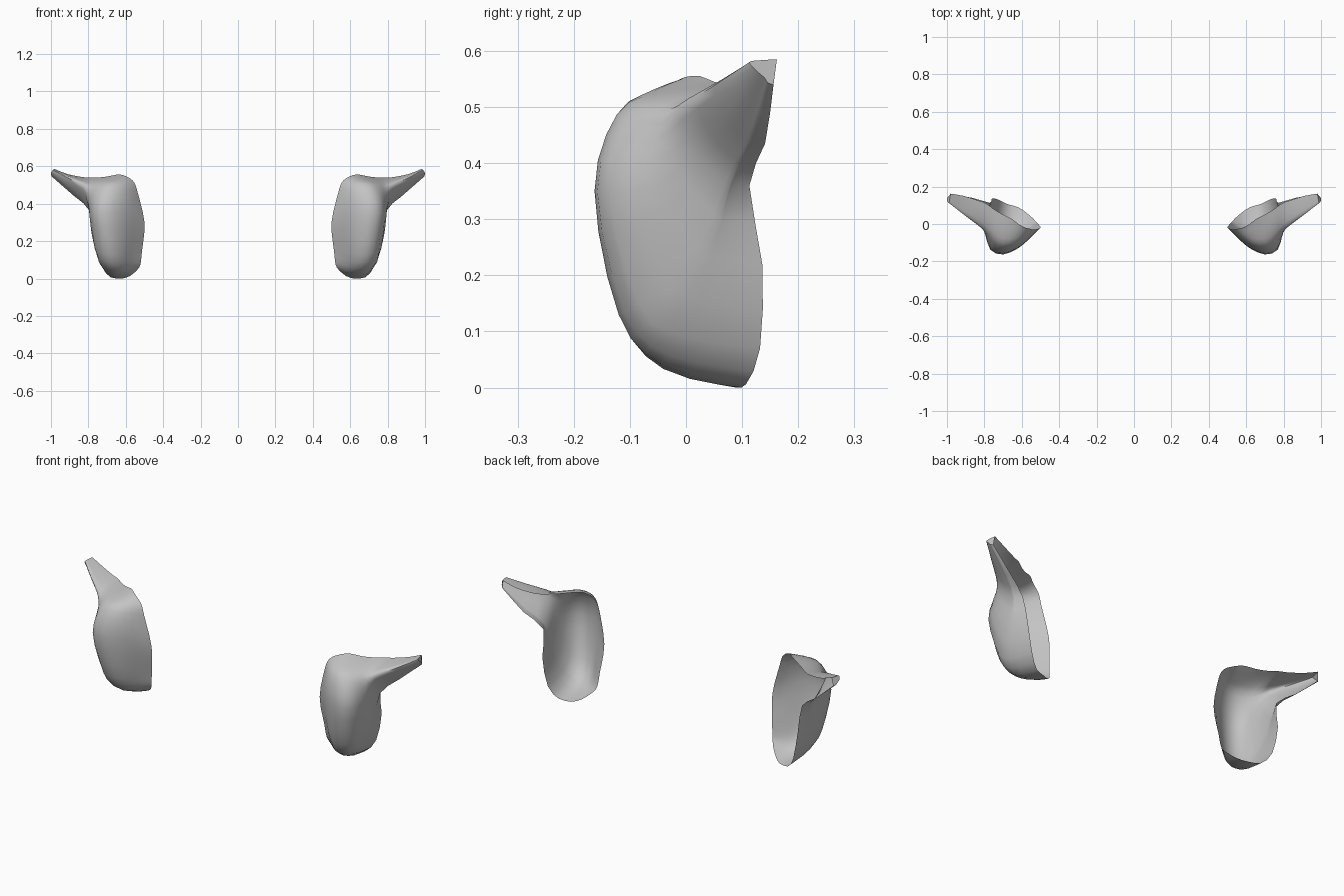
import bpy, bmesh, math
from mathutils import Vector

cube = bpy.data.objects.get("Cube")
if cube:
    bpy.data.objects.remove(cube, do_unlink=True)

grey = bpy.data.materials.new("plain_grey")
grey.use_nodes = True
colour = (0.55, 0.55, 0.55, 1)
grey.diffuse_color = colour
grey.node_tree.nodes["Principled BSDF"].inputs["Base Color"].default_value = colour

# Guide curves, each running from the inner edge of the bowl to the arm tip
top_rim = [(.58, -.02, .538), (.615, -.003, .553), (.65, .025, .555), (.7, .05, .545),
           (.75, .08, .54), (.79, .11, .54), (.83, .125, .542), (.91, .15, .558), (.98, .162, .585)]
crown = [(.537, -.03, .462), (.58, -.075, .48), (.635, -.112, .487), (.7, -.123, .487),
         (.752, -.1, .475), (.793, -.045, .475), (.83, -.01, .5), (.91, .05, .538), (.99, .113, .58)]
front = [(.5, -.02, .3), (.56, -.08, .34), (.62, -.13, .36), (.7, -.163, .35),
         (.768, -.138, .35), (.795, -.05, .36), (.81, .02, .42), (.89, .07, .48), (1, .125, .565)]
lower = [(.513, 0, .15), (.575, -.055, .14), (.625, -.1, .13), (.69, -.12, .13),
         (.752, -.083, .15), (.784, .02, .25), (.795, .07, .365), (.875, .105, .445), (.998, .14, .552)]
bottom_rim = [(.54, .03, .045), (.575, .06, .015), (.62, .09, 0), (.68, .107, .006),
              (.73, .132, .07), (.76, .136, .22), (.77, .113, .36), (.868, .141, .435),
              (.985, .156, .54)]


def blend(a, b, along, height):
    """Row between two guides, with its own mix for height to round the turn."""
    row = []
    for p, q in zip(a, b):
        p, q = Vector(p), Vector(q)
        v = p.lerp(q, along)
        v.z = p.z + (q.z - p.z) * height
        row.append(v)
    return row


def smooth_path(points, steps):
    """Smooth curve through all the points."""
    pts = [Vector(p) for p in points]
    out = []
    for i in range(len(pts) - 1):
        b, c = pts[i], pts[i + 1]
        a = pts[i - 1] if i else b
        d = pts[min(i + 2, len(pts) - 1)]
        for s in range(steps):
            t = s / steps
            out.append(b + (c - a) * t / 2
                       + (a * 2 - b * 5 + c * 4 - d) * t ** 2 / 2
                       + (b * 3 - a - c * 3 + d) * t ** 3 / 2)
    return out + [pts[-1]]


shoulder = blend(top_rim, crown, .58, .33)
chin = blend(lower, bottom_rim, .35, .73)
guides = [top_rim, shoulder, crown, front, lower, chin, bottom_rim]


def build_cover(name, side):
    """Open bowl with a hollow arm, as one thin sheet."""
    rows = [smooth_path(g, 2) for g in guides]
    columns = [smooth_path(c, 3) for c in zip(*rows)]
    bm = bmesh.new()
    grid = [[bm.verts.new((p.x * side, p.y, max(p.z, 0))) for p in c] for c in columns]
    faces = [[left[j], left[j + 1], right[j + 1], right[j]]
             for left, right in zip(grid, grid[1:]) for j in range(len(left) - 1)]
    faces.append(grid[-1])  # blunt end of the arm
    for face in faces:
        bm.faces.new(face if side > 0 else face[::-1])
    mesh = bpy.data.meshes.new(name)
    bm.to_mesh(mesh)
    bm.free()
    mesh.materials.append(grey)
    ob = bpy.data.objects.new(name, mesh)
    bpy.context.collection.objects.link(ob)
    bpy.ops.object.select_all(action="DESELECT")
    ob.select_set(True)
    bpy.context.view_layer.objects.active = ob
    bpy.ops.object.shade_smooth_by_angle(angle=math.radians(60))


build_cover("left_cover", 1)
build_cover("right_cover", -1)
